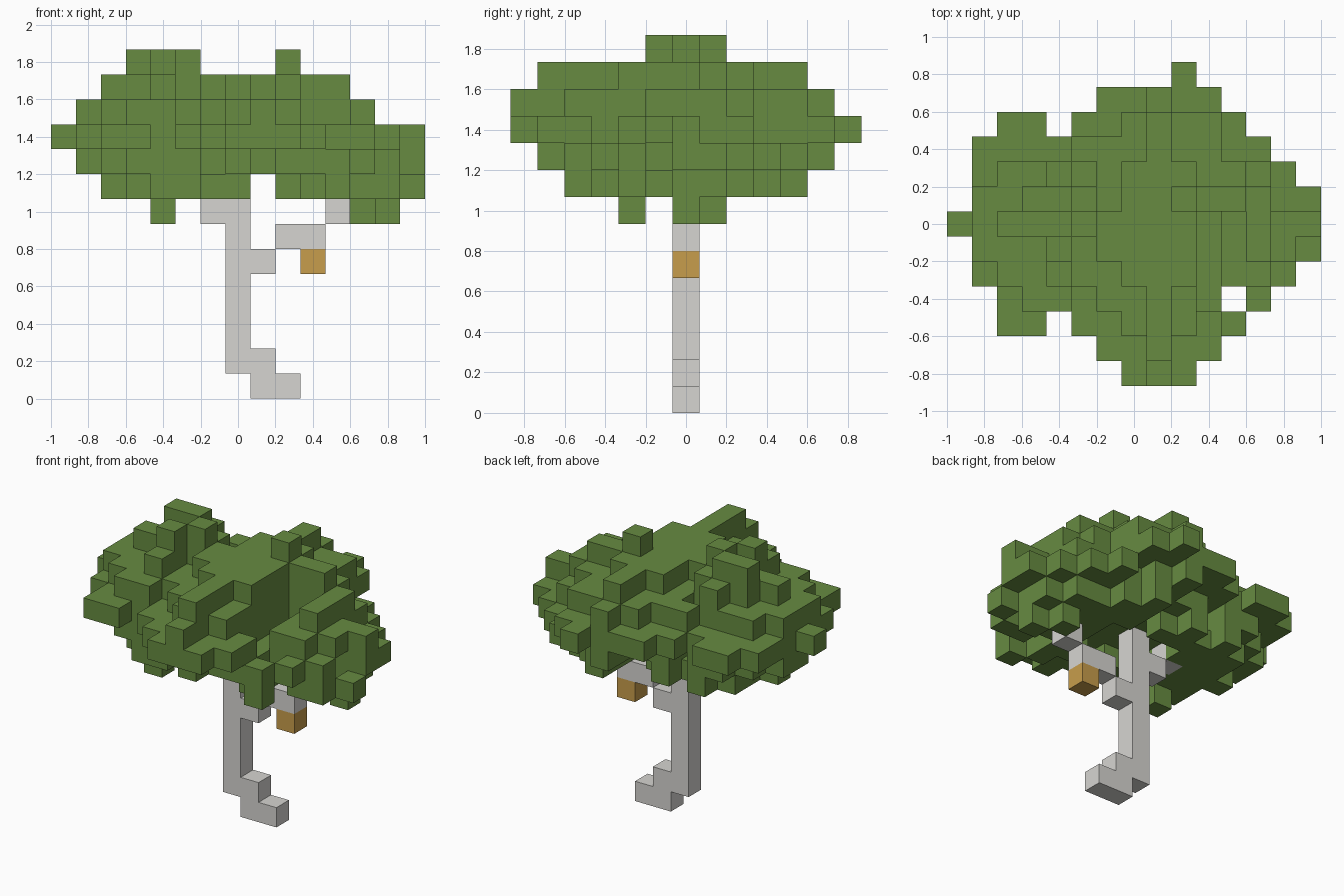
import bpy, bmesh, random
from mathutils import Vector

if "Cube" in bpy.data.objects:
    bpy.data.objects.remove(bpy.data.objects["Cube"])

random.seed(11)
S = 2 / 15  # edge length of one block


def material(name, rgb):
    m = bpy.data.materials.new(name)
    m.diffuse_color = (*rgb, 1)
    m.use_nodes = True
    m.node_tree.nodes["Principled BSDF"].inputs["Base Color"].default_value = m.diffuse_color
    return m


def block_object(name, cells, mat):
    """Mesh of the outward faces of a set of grid cells (x, y, z)."""
    bm = bmesh.new()
    verts = {}

    def vert(p):
        key = tuple(round(2 * c) for c in p)
        if key not in verts:
            verts[key] = bm.verts.new(p * S)
        return verts[key]

    for c in sorted(cells):
        centre = Vector((c[0], c[1], c[2] + 0.5))
        for axis in range(3):
            for sign in (-1, 1):
                n = [0, 0, 0]
                n[axis] = sign
                if tuple(a + b for a, b in zip(c, n)) in cells:
                    continue
                u, v = Vector(), Vector()
                u[(axis + 1) % 3] = 0.5
                v[(axis + 2) % 3] = 0.5 * sign
                f = centre + Vector(n) * 0.5
                bm.faces.new([vert(f + q) for q in (-u - v, u - v, u + v, v - u)])
    mesh = bpy.data.meshes.new(name)
    bm.to_mesh(mesh)
    bm.free()
    mesh.materials.append(mat)
    ob = bpy.data.objects.new(name, mesh)
    bpy.context.collection.objects.link(ob)
    return ob


leaf = material("leaf green", (0.135, 0.26, 0.053))
bark = material("pale bark", (0.675, 0.665, 0.64))
box = material("honey brown", (0.575, 0.34, 0.072))

# Trunk with curved foot, and the two branches
trunk = {(0, 0, k) for k in range(1, 9)} | {(1, 0, 0), (2, 0, 0), (1, 0, 1)}
right_branch = {(1, 0, 5), (2, 0, 6), (3, 0, 6), (4, 0, 7), (5, 0, 8)}
left_branch = {(-1, 0, 7), (-2, 0, 8)}
wood = trunk | right_branch | left_branch
block_object("trunk_and_branches", wood, bark)

# Hanging box under the right branch
block_object("hanging_box", {(3, 0, 5)}, box)

# Canopy outline limits: x by height, y by height, x by y
front = {8: [(-5, 0), (2, 7)], 9: [(-6, 7)], 10: [(-7, 7)],
         11: [(-6, 5)], 12: [(-5, 4)]}
side = {8: (-4, 4), 9: (-5, 5), 10: (-6, 6), 11: (-6, 5), 12: (-5, 4)}
plan = {6: [(2, 2)], 5: [(-1, 3)], 4: [(-5, -4), (-2, 4)], 3: [(-6, 5)],
        2: [(-6, 6)], 1: [(-6, 7)], 0: [(-7, 7)], -1: [(-6, 7)],
        -2: [(-6, 6)], -3: [(-5, 3), (5, 5)], -4: [(-5, -4), (-2, 4)],
        -5: [(-1, 3)], -6: [(0, 2)]}


def within(v, spans):
    return any(a <= v <= b for a, b in spans)


# Three stepped, diamond-shaped mounds: centre and reach in blocks
mounds = [((-3, 0, 10), 5), ((1, 0, 10), 6), ((4, 0, 9), 4)]


def outside(c):
    """Stepped distance past the nearest mound surface (negative inside)."""
    crown = 1 if c[2] == 12 else 0
    return crown + min(sum(abs(p - m) for p, m in zip(c, mid)) - reach
                       for mid, reach in mounds)


def hollow(i, j, k):
    """Gap in the front right of the crown, and around the trunk top."""
    notch = i in (3, 4) and -3 <= j <= 0 and k >= (10 if i == 3 else 11)
    return notch or (k == 8 and -1 <= i <= 2 and abs(j) <= 1)


allowed = [(i, j, k) for k in front for j in plan for i in range(-7, 8)
           if within(i, front[k]) and within(j, [side[k]])
           and within(i, plan[j]) and not hollow(i, j, k)]
chance = {-1: 0.95, 0: 0.7, 1: 0.15}
leaves = {c for c in allowed
          if outside(c) < -1 or random.random() < chance.get(outside(c), 0)}

# Complete each outline where it is still open
for axes in ((0, 1), (0, 2), (1, 2)):
    filled = {(c[axes[0]], c[axes[1]]) for c in leaves}
    best = {}
    for c in allowed:
        key = (c[axes[0]], c[axes[1]])
        score = outside(c) + 1.4 * random.random()
        if key not in filled and (key not in best or score < best[key][0]):
            best[key] = (score, c)
    leaves |= {c for _, c in best.values()}

# Loose blocks on the crown and below the canopy, each with its support
for i, j, k, step in [(-4, 1, 13, -1), (-3, 1, 13, -1), (-2, 0, 13, -1),
                      (-3, -1, 13, -1), (2, 1, 13, -1), (-3, -2, 7, 1),
                      (6, 0, 7, 1), (5, 1, 7, 1)]:
    leaves |= {(i, j, k), (i, j, k + step)}
block_object("leaf_canopy", leaves - wood, leaf)
